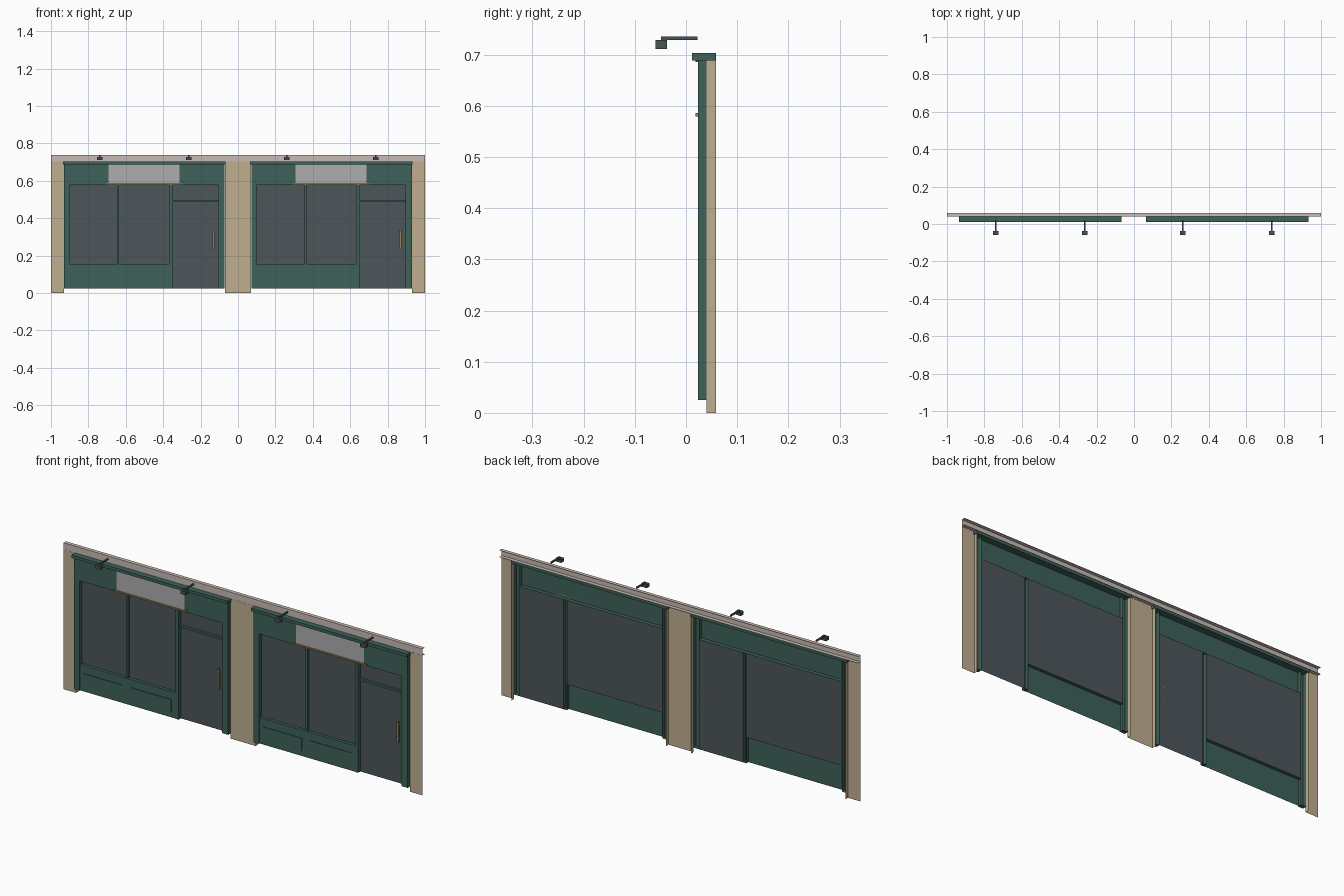
import bpy
import bmesh
from mathutils import Vector

cube = bpy.data.objects.get("Cube")
if cube:
    bpy.data.objects.remove(cube, do_unlink=True)


def material(name, r, g, b):
    m = bpy.data.materials.new(name)
    m.use_nodes = True
    m.diffuse_color = (r, g, b, 1)
    m.node_tree.nodes["Principled BSDF"].inputs["Base Color"].default_value = (r, g, b, 1)
    return m


GREEN = material("green paint", 0.048, 0.12, 0.102)
GLASS = material("dark glass", 0.073, 0.093, 0.102)
STONE = material("tan stone", 0.53, 0.42, 0.28)
PALE = material("pale stone", 0.58, 0.50, 0.46)
SIGN = material("grey sign", 0.42, 0.42, 0.42)
BRASS = material("brass", 0.32, 0.21, 0.10)
METAL = material("lamp metal", 0.065, 0.084, 0.089)

SIDES = {"left": (1, 0, 0), "right": (-1, 0, 0), "back": (0, 1, 0),
         "front": (0, -1, 0), "top": (0, 0, 1), "bottom": (0, 0, -1)}


def box(name, x, y, z, mat, skip=()):
    """Box spanning three ranges, leaving out the named sides."""
    bm = bmesh.new()
    bmesh.ops.create_cube(bm, size=1)
    bm.normal_update()
    gone = [f for f in bm.faces
            if any(f.normal.dot(Vector(SIDES[s])) > 0.9 for s in skip)]
    bmesh.ops.delete(bm, geom=gone, context="FACES")
    for v in bm.verts:
        v.co = [r[0] if c < 0 else r[1] for c, r in zip(v.co, (x, y, z))]
    mesh = bpy.data.meshes.new(name)
    bm.to_mesh(mesh)
    bm.free()
    mesh.materials.append(mat)
    ob = bpy.data.objects.new(name, mesh)
    bpy.context.collection.objects.link(ob)
    return ob


def sheet(name, x, y, z, mat):
    """Single flat face looking forward."""
    return box(name, x, (y, y + 0.001), z, mat, [s for s in SIDES if s != "front"])


# Masonry surround, open at the back
FRONT, BACK = 0.04, 0.059
SILL, HEAD, TOP = 0.025, 0.578, 0.703
ENDS = ("back", "top", "bottom")
box("right_pier", (-1, -0.93), (FRONT, BACK), (0, TOP), STONE, ENDS + ("right",))
box("centre_pier", (-0.07, 0.07), (FRONT, BACK), (0, TOP), STONE, ENDS)
box("left_pier", (0.93, 1), (FRONT, BACK), (0, TOP), STONE, ENDS + ("left",))
box("lintel", (-1, 1), (FRONT, BACK), (TOP + 0.0005, 0.737), PALE, ("back", "left", "right"))

for bay, cx in (("right", -0.5), ("left", 0.5)):

    def part(name, x, y, z, mat, skip=()):
        return box(f"{bay}_{name}", (cx + x[0], cx + x[1]), y, z, mat, skip)

    def pane(name, x, y, z, mat):
        return sheet(f"{bay}_{name}", (cx + x[0], cx + x[1]), y, z, mat)

    # Painted timber frame
    REAR = 0.045
    part("cornice", (-0.436, 0.434), (0.012, 0.058), (0.688, TOP), GREEN)
    part("pilaster_a", (-0.429, -0.40), (0.023, REAR), (SILL, 0.688), GREEN, ("back", "top"))
    part("pilaster_b", (0.395, 0.429), (0.023, REAR), (SILL, 0.688), GREEN, ("back", "top"))
    part("fascia", (-0.40, 0.395), (0.025, REAR), (HEAD, 0.688), GREEN,
         ("back", "top", "left", "right"))
    part("door_post", (0.132, 0.15), (0.027, REAR), (SILL, HEAD), GREEN, ("back", "top"))
    part("stall_riser", (-0.40, 0.132), (0.029, REAR), (SILL, 0.155), GREEN,
         ("back", "bottom", "left", "right"))
    for i, x in enumerate(((-0.38, -0.165), (-0.115, 0.11))):
        part(f"riser_panel_{i}", x, (0.026, 0.029), (0.05, 0.115), GREEN, ("back",))

    # Glazing and door
    pane("window_glass", (-0.40, 0.132), REAR, (0.155, HEAD), GLASS)
    pane("door_glass", (0.15, 0.395), REAR, (SILL, HEAD), GLASS)
    part("window_mullion", (-0.145, -0.135), (0.03, REAR), (0.155, HEAD), GREEN, ("back",))
    part("transom_bar", (0.15, 0.395), (0.033, REAR), (0.487, 0.497), GREEN, ("back",))
    part("door_handle", (0.363, 0.374), (0.03, 0.037), (0.235, 0.337), BRASS)
    for i, z in enumerate((0.25, 0.318)):
        part(f"handle_bracket_{i}", (0.366, 0.371), (0.037, REAR), (z, z + 0.006), BRASS)

    # Sign board with its trim
    pane("sign_board", (-0.193, 0.187), 0.0225, (0.587, 0.686), SIGN)
    part("sign_trim", (-0.207, 0.203), (0.019, 0.025), (0.579, 0.586), BRASS)
    part("sign_top_trim", (-0.193, 0.187), (0.019, 0.025), (0.685, 0.688), GREEN)

    # Projecting lamps
    for i, x in enumerate((-0.24, 0.236)):
        part(f"lamp_arm_{i}", (x - 0.004, x + 0.004), (-0.049, 0.022), (0.728, 0.735), METAL)
        part(f"lamp_head_{i}", (x - 0.015, x + 0.015), (-0.06, -0.037), (0.711, 0.728), METAL)
